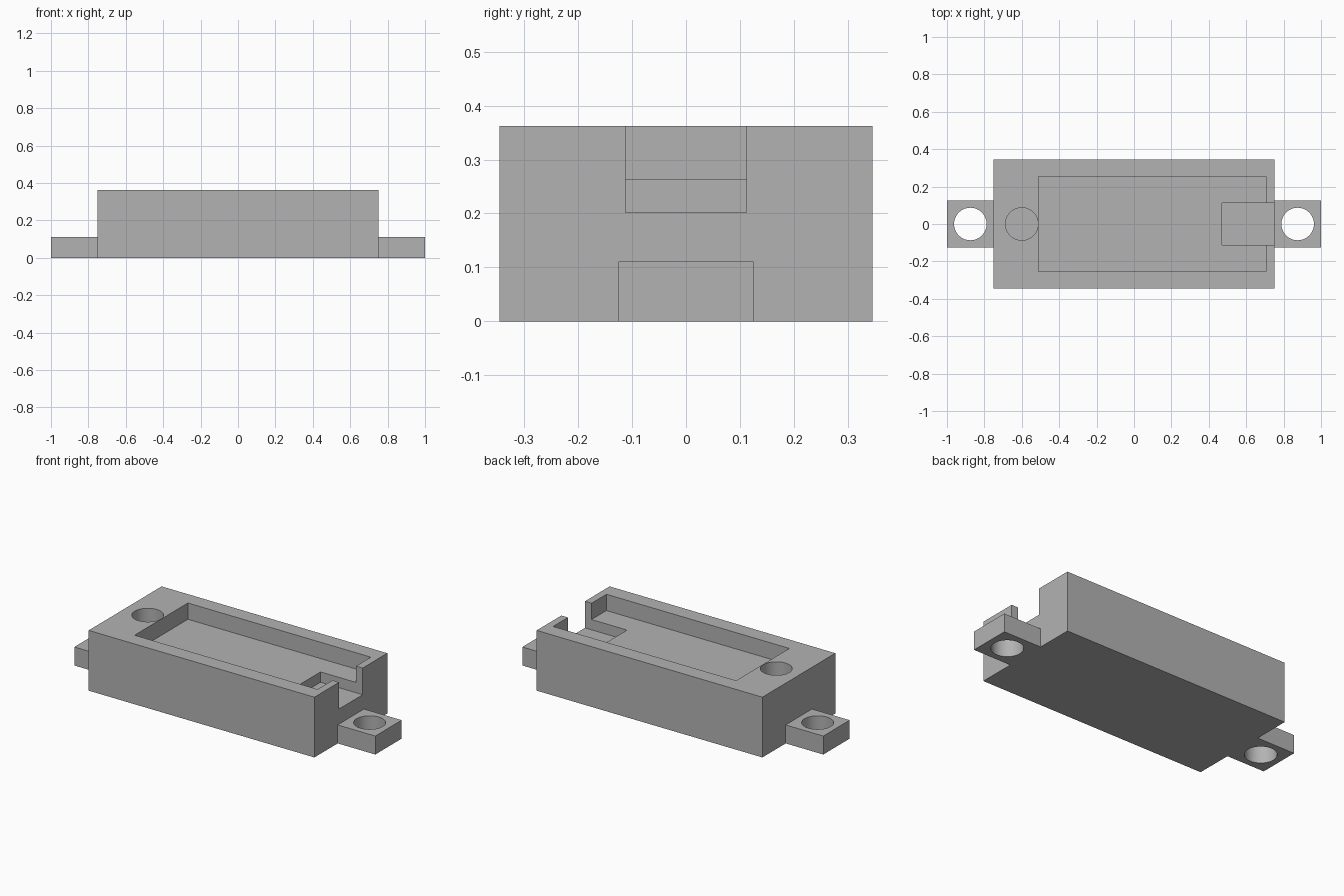
import bpy
import math

cube = bpy.data.objects.get("Cube")
if cube:
    bpy.data.objects.remove(cube, do_unlink=True)

# One plain grey for the whole part
grey = bpy.data.materials.new("plain_grey")
grey.use_nodes = True
colour = (0.45, 0.45, 0.45, 1)
grey.diffuse_color = colour
grey.node_tree.nodes["Principled BSDF"].inputs["Base Color"].default_value = colour

TOP, TAB_TOP, POCKET_FLOOR, NOTCH_FLOOR = 0.362, 0.111, 0.264, 0.202
ABOVE = TOP + 0.1


def box(name, x0, x1, half_y, z0, z1):
    bpy.ops.mesh.primitive_cube_add(size=1, location=((x0 + x1) / 2, 0, (z0 + z1) / 2))
    obj = bpy.context.object
    obj.name = name
    obj.scale = (x1 - x0, 2 * half_y, z1 - z0)
    bpy.ops.object.transform_apply(location=True, rotation=False, scale=True)
    obj.data.materials.append(grey)
    return obj


def drill(name, x, z0, z1):
    bpy.ops.mesh.primitive_cylinder_add(vertices=64, radius=0.087, depth=z1 - z0,
                                        location=(x, 0, (z0 + z1) / 2))
    obj = bpy.context.object
    obj.name = name
    obj.data.materials.append(grey)
    return obj


def combine(target, other, operation):
    mod = target.modifiers.new(operation.lower(), "BOOLEAN")
    mod.operation = operation
    mod.solver = "EXACT"
    mod.object = other
    bpy.context.view_layer.objects.active = target
    bpy.ops.object.modifier_apply(modifier=mod.name)
    bpy.data.objects.remove(other, do_unlink=True)


# Main block with a low mounting tab at each end
housing = box("housing", -0.75, 0.75, 0.346, 0, TOP)
for side in (-1, 1):
    inner, outer = sorted((side * 0.7, side))
    combine(housing, box("mounting_tab", inner, outer, 0.125, 0, TAB_TOP), "UNION")

# Shallow pocket, deeper cable notch, and a blind round hole beside the pocket
combine(housing, box("pocket", -0.51, 0.706, 0.253, POCKET_FLOOR, ABOVE), "DIFFERENCE")
combine(housing, box("cable_notch", 0.47, 0.8, 0.112, NOTCH_FLOOR, ABOVE), "DIFFERENCE")
combine(housing, drill("blind_hole", -0.6, POCKET_FLOOR, ABOVE), "DIFFERENCE")

# Screw holes through the tabs
for side in (-1, 1):
    combine(housing, drill("screw_hole", side * 0.875, -0.1, TAB_TOP + 0.05), "DIFFERENCE")

# Smooth bores, crisp edges
bpy.ops.object.select_all(action="DESELECT")
housing.select_set(True)
bpy.context.view_layer.objects.active = housing
bpy.ops.object.shade_smooth_by_angle(angle=math.radians(30))
